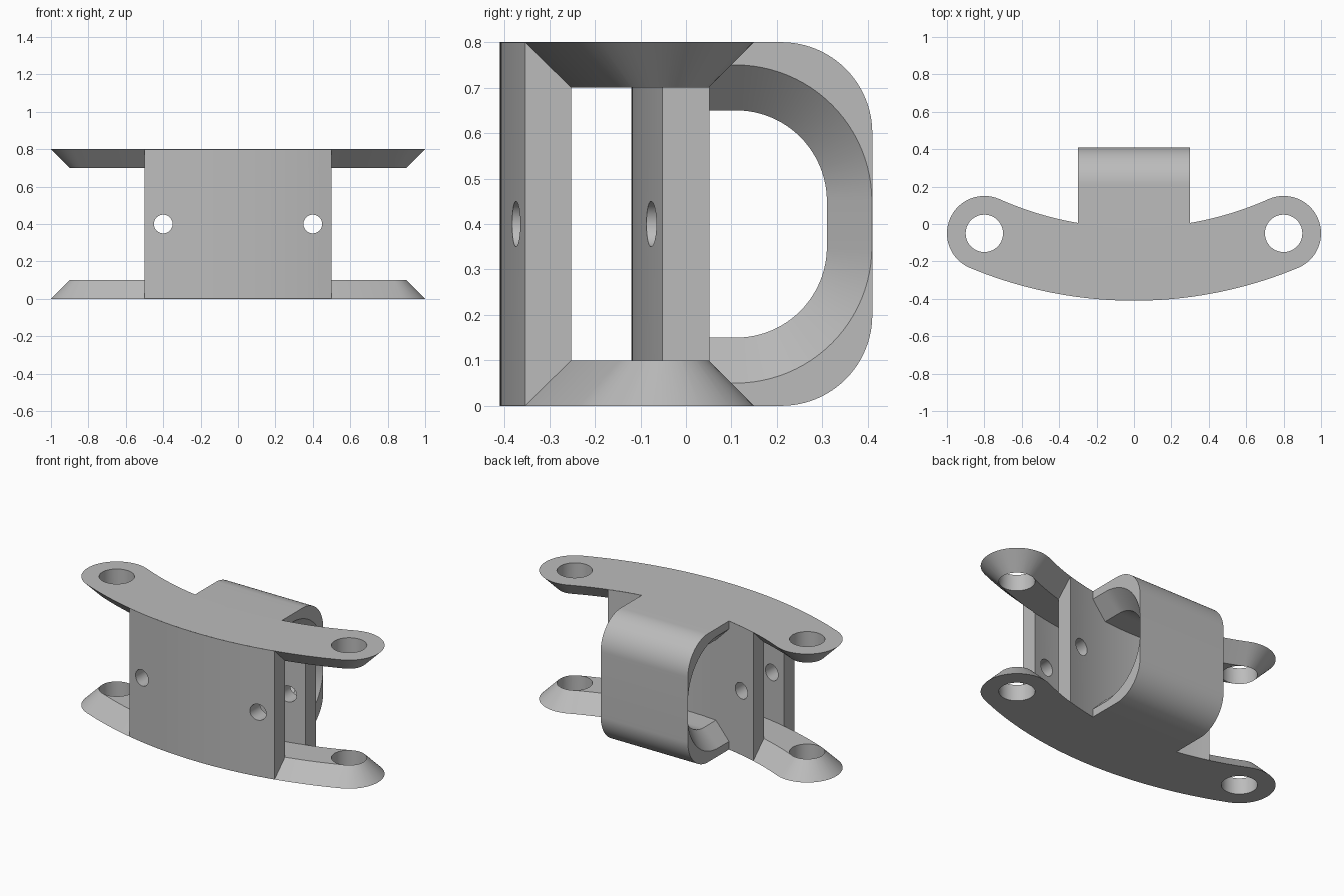
import bpy, bmesh
from math import pi, sin, cos, sqrt, atan2, hypot

cube = bpy.data.objects.get("Cube")
if cube:
    bpy.data.objects.remove(cube, do_unlink=True)

grey = bpy.data.materials.new("plain_grey")
grey.use_nodes = True
grey.diffuse_color = (0.5, 0.5, 0.5, 1)
grey.node_tree.nodes["Principled BSDF"].inputs["Base Color"].default_value = (0.5, 0.5, 0.5, 1)

# Main dimensions
HEIGHT, THICK, HALF_WALL, HALF_LOOP = 0.8, 0.1, 0.5, 0.3
END_X, END_Y, END_R = 0.8, -0.05, 0.2
FRONT_C, FRONT_R = 1.87, 2.28     # centre y and radius of the convex front arc
BACK_C, BACK_R = 1.747, 1.767     # centre y and radius of the concave back arc


def loft(name, loops, closed=True):
    """Skin equal-length point loops; cap both ends."""
    bm = bmesh.new()
    rows = [[bm.verts.new(p) for p in loop] for loop in loops]
    n = len(rows[0])
    for a, b in zip(rows, rows[1:]):
        for i in range(n):
            j = (i + 1) % n
            bm.faces.new((a[i], a[j], b[j], b[i]))
    bm.faces.new(rows[0])
    bm.faces.new(rows[-1])
    bmesh.ops.recalc_face_normals(bm, faces=bm.faces)
    mesh = bpy.data.meshes.new(name)
    bm.to_mesh(mesh)
    bm.free()
    mesh.materials.append(grey)
    obj = bpy.data.objects.new(name, mesh)
    bpy.context.collection.objects.link(obj)
    return obj


def select(obj):
    bpy.ops.object.select_all(action='DESELECT')
    obj.select_set(True)
    bpy.context.view_layer.objects.active = obj


def drill(obj, radius, location, rotation=(0, 0, 0)):
    """Cut a round hole through an object."""
    bpy.ops.mesh.primitive_cylinder_add(vertices=48, radius=radius, depth=2,
                                        location=location, rotation=rotation)
    cutter = bpy.context.object
    cutter.hide_render = True
    cutter.data.materials.append(grey)
    mod = obj.modifiers.new("hole", 'BOOLEAN')
    mod.operation, mod.solver, mod.object = 'DIFFERENCE', 'EXACT', cutter
    select(obj)
    bpy.ops.object.modifier_apply(modifier=mod.name)
    bpy.data.objects.remove(cutter, do_unlink=True)


def smooth(obj):
    select(obj)
    bpy.ops.object.shade_smooth_by_angle(angle=pi / 7)


def arc(cx, cy, r, a0, a1, steps):
    return [(cx + r * cos(a0 + (a1 - a0) * i / steps),
             cy + r * sin(a0 + (a1 - a0) * i / steps)) for i in range(steps + 1)]


def outline(inset):
    """Curved plate outline with round ends, shrunk by inset."""
    af = atan2(END_X, FRONT_C - END_Y)
    ab = atan2(END_X, BACK_C - END_Y)
    down = -pi / 2
    pts = arc(0, FRONT_C, FRONT_R - inset, down - af, down + af, 40)
    end = arc(END_X, END_Y, END_R - inset, down + af, pi / 2 + ab, 32)
    pts += end[1:]
    pts += arc(0, BACK_C, BACK_R + inset, down + ab, down - ab, 40)[1:]
    pts += [(-x, y) for x, y in reversed(end)][1:-1]
    return pts


# Chamfered end plates, mirrored top and bottom
for name, z_out, z_in in (("bottom_plate", 0, THICK),
                          ("top_plate", HEIGHT, HEIGHT - THICK)):
    plate = loft(name, [[(x, y, z_out) for x, y in outline(0)],
                        [(x, y, z_in) for x, y in outline(THICK)]])
    for side in (-1, 1):
        drill(plate, 0.1, (side * END_X, END_Y, 0))
    smooth(plate)


# Curved front and rear walls
def curve_y(x, centre, radius):
    return centre - sqrt(radius * radius - x * x)


xs = [HALF_WALL * (i / 16 - 1) for i in range(33)]
for name, centre, r_a, r_b in (("front_wall", FRONT_C, FRONT_R, FRONT_R - THICK),
                               ("rear_wall", BACK_C, BACK_R, BACK_R + THICK)):
    section = [(x, curve_y(x, centre, r_a)) for x in xs]
    section += [(x, curve_y(x, centre, r_b)) for x in reversed(xs)]
    wall = loft(name, [[(x, y, z) for x, y in section]
                       for z in (0.0005, HEIGHT - 0.0005)])
    for side in (-1, 1):
        drill(wall, 0.05, (side * 0.4, 0, HEIGHT / 2), (pi / 2, 0, 0))
    smooth(wall)


# Rear loop: a U-shaped band with a chamfered opening
def u_path(y_max, half, r):
    """Points (y, z) along a U with rounded corners, from bottom to top."""
    mid = HEIGHT / 2
    low = arc(y_max - r, mid - half + r, r, -pi / 2, 0, 24)
    path = [(-0.04, mid - half)] + low
    return path + [(y, HEIGHT - z) for y, z in reversed(path)]


outer = u_path(0.41, 0.4, 0.2)
mouth = u_path(0.409, 0.35, 0.3)
throat = u_path(0.31, 0.25, 0.2)
bands = [(outer, HALF_LOOP), (mouth, HALF_LOOP), (throat, HALF_LOOP - THICK)]
bands += [(path, -x) for path, x in reversed(bands)]
loop = loft("rear_loop", [[(x, *path[i]) for path, x in bands]
                          for i in range(len(outer))])
smooth(loop)
